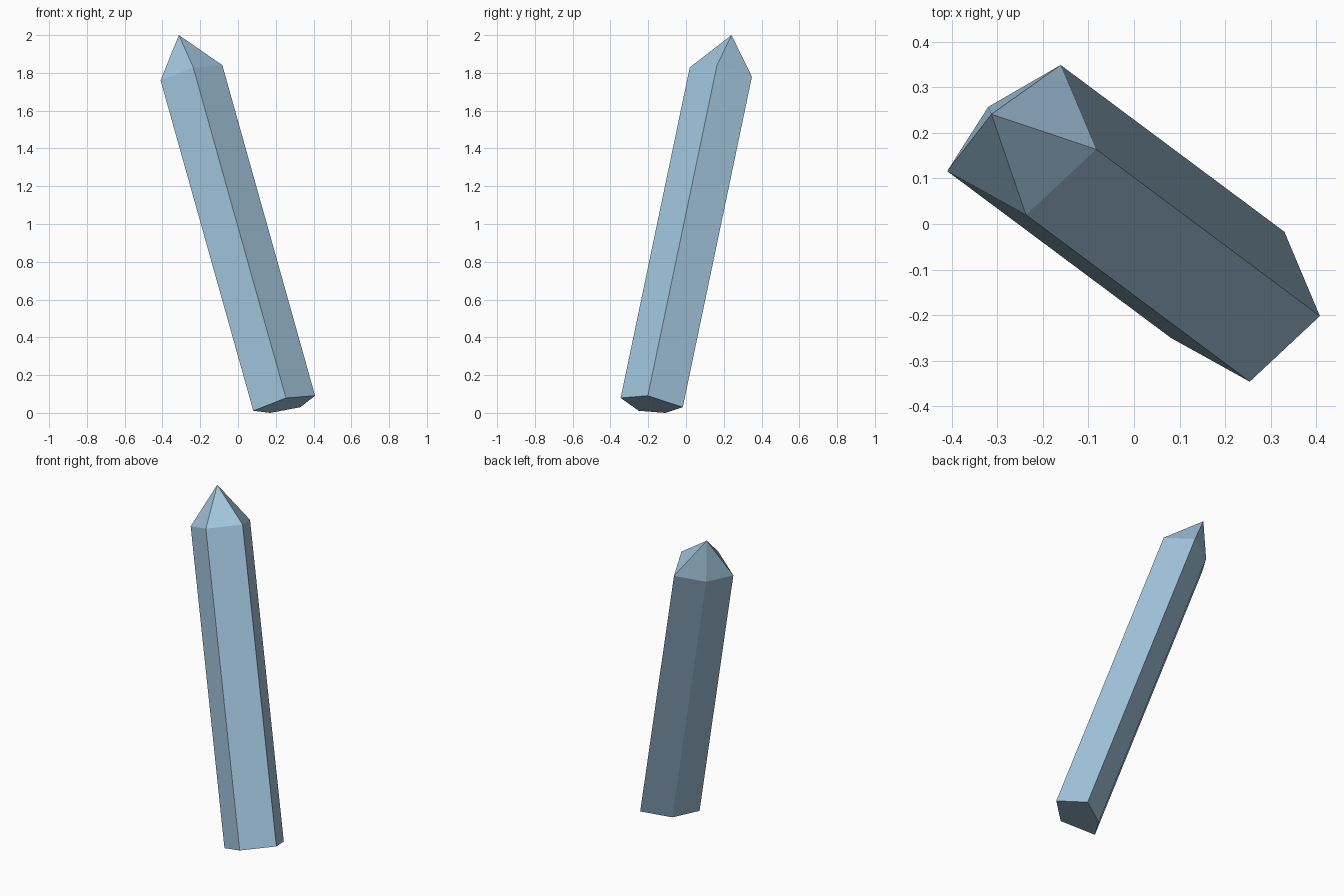
import bpy, bmesh
from mathutils import Vector

cube = bpy.data.objects.get("Cube")
if cube:
    bpy.data.objects.remove(cube, do_unlink=True)

# Pale blue crystal material
color = (0.36, 0.56, 0.72, 1.0)
mat = bpy.data.materials.new("pale blue")
mat.diffuse_color = color
mat.use_nodes = True
mat.node_tree.nodes["Principled BSDF"].inputs["Base Color"].default_value = color

# Uneven five-sided base, tilted square to the leaning shaft
base = [(0.254, -0.346, 0.079), (0.408, -0.202, 0.091), (0.33, -0.017, 0.03),
        (0.171, -0.109, 0.0), (0.081, -0.25, 0.011)]
lean = Vector((-0.491, 0.366, 1.75))
tip = Vector((-0.313, 0.241, 2.0))

bm = bmesh.new()
bottom = [bm.verts.new(p) for p in base]
top = [bm.verts.new(Vector(p) + lean) for p in base]
apex = bm.verts.new(tip)
bm.faces.new(bottom)

# Shaft sides and pointed cap facets
for i in range(len(base)):
    j = (i + 1) % len(base)
    bm.faces.new((bottom[i], bottom[j], top[j], top[i]))
    bm.faces.new((top[i], top[j], apex))
bmesh.ops.recalc_face_normals(bm, faces=bm.faces)

mesh = bpy.data.meshes.new("crystal_shard")
bm.to_mesh(mesh)
bm.free()
mesh.materials.append(mat)
bpy.context.collection.objects.link(bpy.data.objects.new("crystal_shard", mesh))
